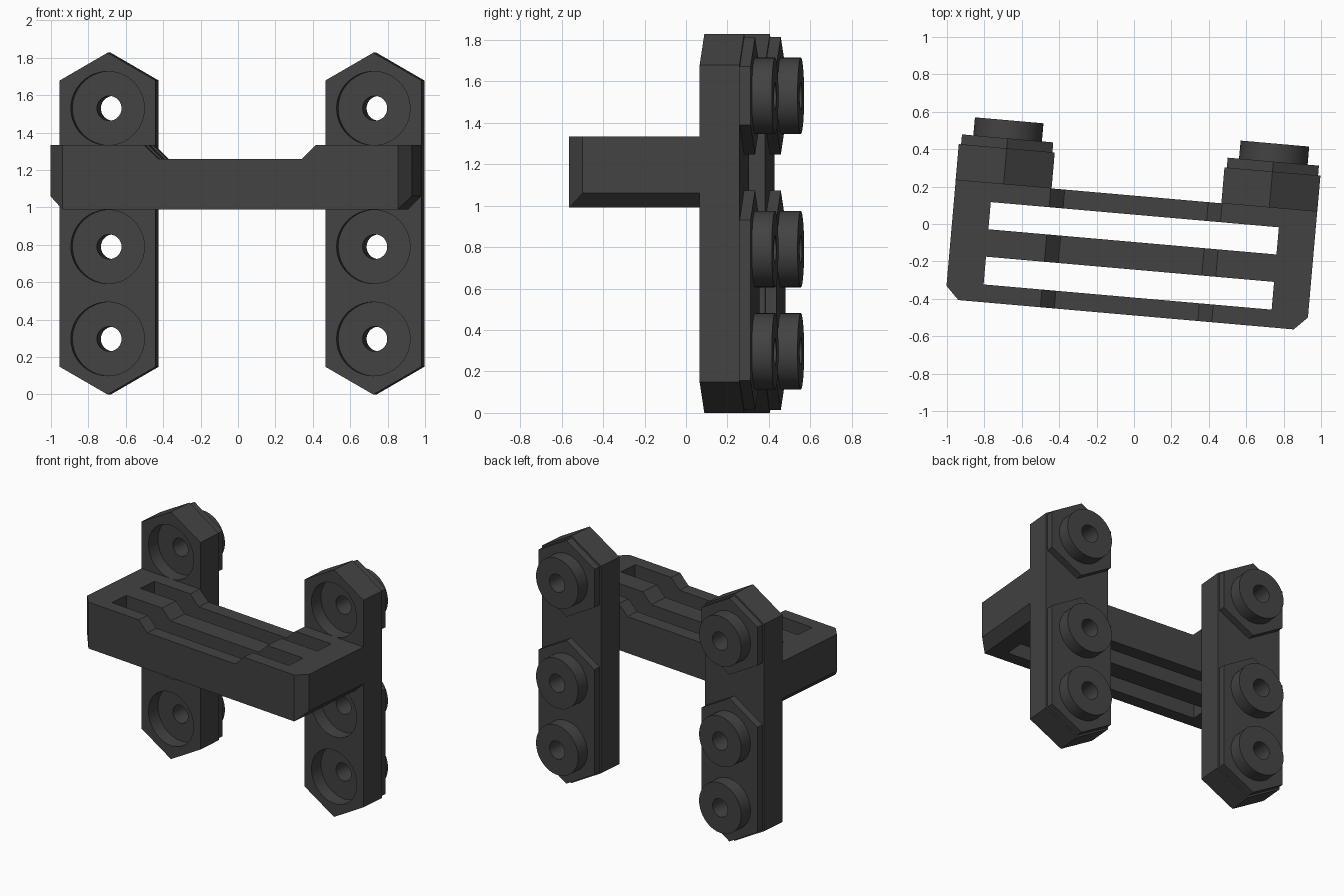
import bpy, bmesh, math
from mathutils import Matrix

if "Cube" in bpy.data.objects:
    bpy.data.objects.remove(bpy.data.objects["Cube"])

TURN = Matrix.Rotation(math.radians(-5), 4, 'Z')   # whole bracket sits turned slightly
HOLES = (0.297, 0.79, 1.53)                        # stud heights
RAIL_X = 0.713

dark = bpy.data.materials.new("dark grey")
dark.diffuse_color = (0.055, 0.055, 0.055, 1)
dark.use_nodes = True
dark.node_tree.nodes["Principled BSDF"].inputs["Base Color"].default_value = dark.diffuse_color


def prism(name, pts, y0, y1, axis='Y'):
    """Extrude a profile: (x, z) along y, or (x, y) along z."""
    bm = bmesh.new()
    place = (lambda p, d: (p[0], d, p[1])) if axis == 'Y' else (lambda p, d: (p[0], p[1], d))
    a = [bm.verts.new(place(p, y0)) for p in pts]
    b = [bm.verts.new(place(p, y1)) for p in pts]
    bm.faces.new(a)
    bm.faces.new(b[::-1])
    n = len(pts)
    for i in range(n):
        bm.faces.new((a[i], b[i], b[(i + 1) % n], a[(i + 1) % n]))
    bmesh.ops.recalc_face_normals(bm, faces=bm.faces)
    me = bpy.data.meshes.new(name)
    bm.to_mesh(me)
    bm.free()
    me.materials.append(dark)
    ob = bpy.data.objects.new(name, me)
    bpy.context.collection.objects.link(ob)
    return ob


def disc(name, x, z, r, y0, y1, n=64):
    pts = [(x + r * math.cos(2 * math.pi * i / n), z + r * math.sin(2 * math.pi * i / n)) for i in range(n)]
    return prism(name, pts, y0, y1)


def long_hex(x, z0, z1, w):
    """Hexagon stretched between two centre heights, half width w."""
    s = w / math.sqrt(3)
    return [(x - w, z0 - s), (x, z0 - 2 * s), (x + w, z0 - s),
            (x + w, z1 + s), (x, z1 + 2 * s), (x - w, z1 + s)]


def combine(ob, other, op):
    mod = ob.modifiers.new(op, 'BOOLEAN')
    mod.operation, mod.solver, mod.object = op, 'EXACT', other
    bpy.context.view_layer.objects.active = ob
    bpy.ops.object.modifier_apply(modifier=mod.name)
    bpy.data.objects.remove(other)


# Rails: pointed plate, raised pads, studs, sockets and through holes
parts = []
for side, x in (("left", -RAIL_X), ("right", RAIL_X)):
    rail = prism(side + "_rail", long_hex(x, HOLES[0], HOLES[2], 0.2575), 0.151, 0.344)
    for z0, z1 in ((HOLES[0], HOLES[1]), (HOLES[2], HOLES[2])):
        combine(rail, prism("pad", long_hex(x, z0, z1, 0.245), 0.30, 0.397), 'UNION')
    for z in HOLES:
        combine(rail, disc("stud", x, z, 0.184, 0.32, 0.494), 'UNION')
        combine(rail, disc("socket", x, z, 0.197, 0.05, 0.25), 'DIFFERENCE')
        combine(rail, disc("hole", x, z, 0.066, 0.1, 0.6), 'DIFFERENCE')
    parts.append(rail)

# Handle frame: lowered middle, chamfered lower ends
half = [(0.9, 0.99), (0.97, 1.06), (0.97, 1.333), (0.46, 1.333), (0.385, 1.26)]
handle = prism("handle_frame", half + [(-x, z) for x, z in reversed(half)], -0.487, 0.151)
for y0, y1 in ((-0.392, -0.243), (-0.096, 0.05)):   # two long slots
    slot = [(-0.773, y0), (0.773, y0), (0.773, y1), (-0.773, y1)]
    combine(handle, prism("slot", slot, 0.8, 1.6, 'Z'), 'DIFFERENCE')
for s in (-1, 1):                                   # front corners cut at 45 degrees
    corner = [(s * 0.8, -0.587), (s * 1.07, -0.587), (s * 1.07, -0.317)]
    combine(handle, prism("corner", corner, 0.8, 1.6, 'Z'), 'DIFFERENCE')
parts.append(handle)

# Turn everything and keep hard edges crisp
for ob in parts:
    ob.data.transform(TURN)
    bpy.ops.object.select_all(action='DESELECT')
    ob.select_set(True)
    bpy.context.view_layer.objects.active = ob
    bpy.ops.object.shade_smooth_by_angle(angle=math.radians(25))
